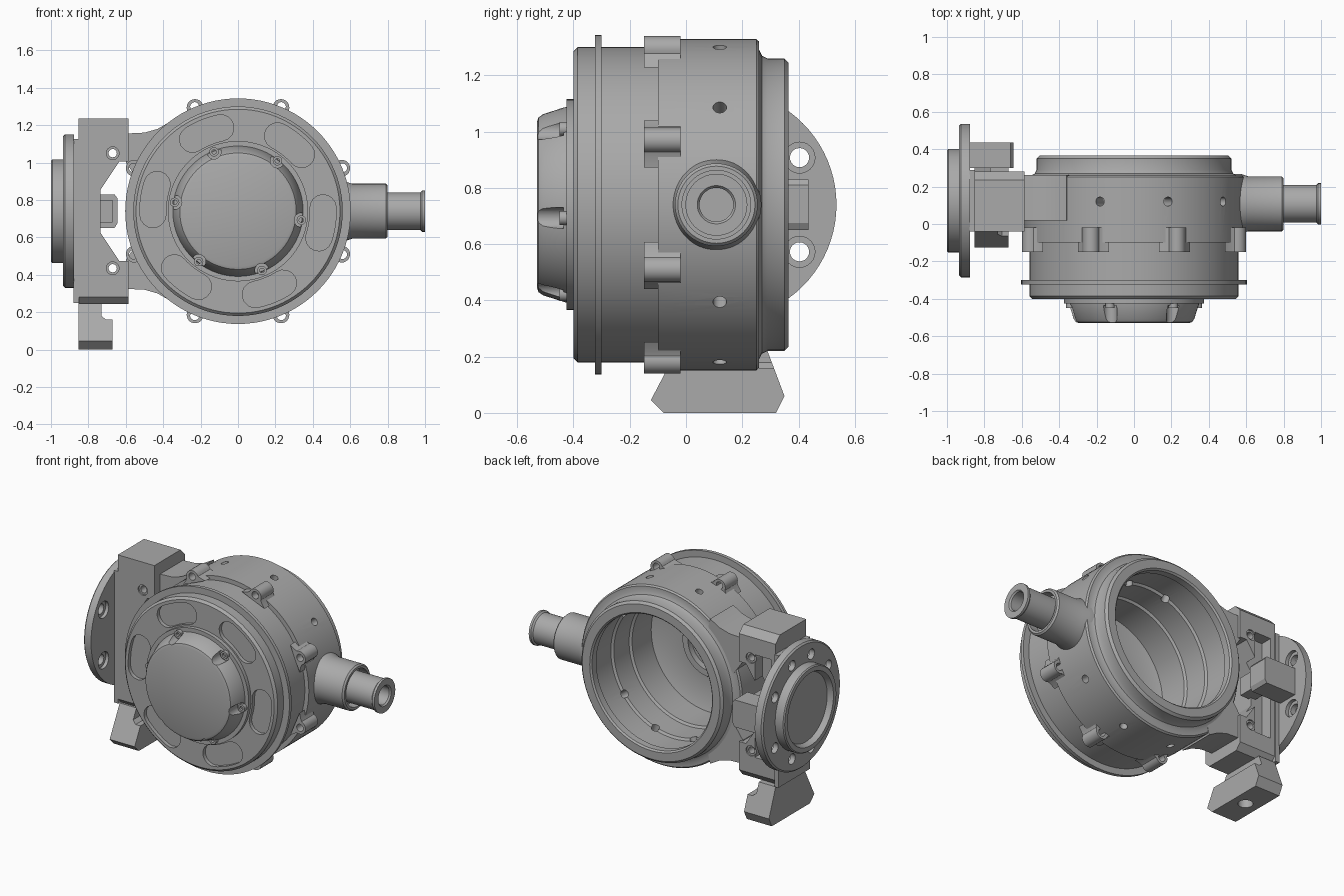
import bpy, bmesh
from math import sin, cos, pi, radians
from mathutils import Matrix, Vector

if "Cube" in bpy.data.objects:
    bpy.data.objects.remove(bpy.data.objects["Cube"])

CZ = 0.74  # height of the housing axis
parts = []

metal = bpy.data.materials.new("grey_metal")
metal.use_nodes = True
metal.diffuse_color = (0.4, 0.4, 0.4, 1)
metal.node_tree.nodes["Principled BSDF"].inputs["Base Color"].default_value = (0.4, 0.4, 0.4, 1)

ALONG = {"x": Matrix.Rotation(pi / 2, 4, "Y"),
         "y": Matrix.Rotation(-pi / 2, 4, "X"),
         "z": Matrix.Identity(4)}


def finish(name, bm, keep=True):
    bmesh.ops.remove_doubles(bm, verts=bm.verts, dist=1e-5)
    bmesh.ops.recalc_face_normals(bm, faces=bm.faces)
    mesh = bpy.data.meshes.new(name)
    bm.to_mesh(mesh)
    bm.free()
    mesh.materials.append(metal)
    ob = bpy.data.objects.new(name, mesh)
    bpy.context.collection.objects.link(ob)
    if keep:
        parts.append(ob)
    return ob


def lathe(name, profile, axis="y", centre=(0, 0, CZ), steps=64, keep=True):
    """Spin a closed (radius, position along axis) profile."""
    bm = bmesh.new()
    vs = [bm.verts.new((r, 0, h)) for r, h in profile]
    es = [bm.edges.new((vs[i - 1], vs[i])) for i in range(len(vs))
          if profile[i - 1][0] + profile[i][0] > 0]
    bmesh.ops.spin(bm, geom=vs + es, axis=(0, 0, 1), cent=(0, 0, 0),
                   angle=2 * pi, steps=steps, use_merge=True)
    bm.transform(Matrix.Translation(centre) @ ALONG[axis])
    return finish(name, bm, keep)


def rod(name, r, lo, hi, axis, centre, keep=False):
    return lathe(name, [(0, lo), (r, lo), (r, hi), (0, hi)], axis, centre, 24, keep)


def prism(name, pts, axis, lo, hi, keep=True):
    """Extrude an outline: (y, z) along x, or (x, z) along y."""
    bm = bmesh.new()
    place = (lambda a, b: (lo, a, b)) if axis == "x" else (lambda a, b: (a, lo, b))
    face = bm.faces.new([bm.verts.new(place(a, b)) for a, b in pts])
    new = bmesh.ops.extrude_face_region(bm, geom=[face])["geom"]
    step = Vector((hi - lo, 0, 0) if axis == "x" else (0, hi - lo, 0))
    bmesh.ops.translate(bm, vec=step, verts=[g for g in new if isinstance(g, bmesh.types.BMVert)])
    return finish(name, bm, keep)


def box(name, x0, x1, y0, y1, z0, z1, keep=True):
    return prism(name, [(x0, z0), (x1, z0), (x1, z1), (x0, z1)], "y", y0, y1, keep)


def cut(target, cutters, operation="DIFFERENCE"):
    bpy.context.view_layer.objects.active = target
    for c in cutters:
        mod = target.modifiers.new("cut", "BOOLEAN")
        mod.operation, mod.object, mod.solver = operation, c, "EXACT"
        bpy.ops.object.modifier_apply(modifier=mod.name)
        bpy.data.objects.remove(c)


def polar(r, a):
    return r * cos(a), CZ + r * sin(a)


def flip(pts):
    return [(x, 2 * CZ - z) for x, z in pts]


SIX = [radians(-8 + 60 * i) for i in range(6)]

# Main housing: hollow drum, open at the back
housing = lathe("housing", [
    (.45, .365), (.505, .365), (.52, .35), (.52, .29), (.53, .27), (.55, .26), (.58, .26),
    (.589, .25), (.589, -.1), (.56, -.1), (.56, -.3), (.603, -.3), (.603, -.323), (.56, -.323),
    (.56, -.385), (.545, -.4), (.375, -.4), (.375, -.425), (.35, -.425), (0, -.4),
    (0, -.33), (.09, -.33), (.09, -.27), (.12, -.27), (.12, -.29), (.16, -.29), (.16, -.25),
    (.2, -.25), (.22, -.28), (.34, -.28), (.43, -.25), (.43, -.05), (.445, -.04),
    (.445, .12), (.46, .13), (.46, .3), (.44, .31), (.44, .355)], steps=96)


# Shallow kidney pockets on the front ring
def kidney(mid):
    r, w, half, n = .455, .07, .18, 8
    pts = [polar(r + w, mid - half + 2 * half * i / n) for i in range(n + 1)]
    for end, start in ((1, 0), (-1, pi)):
        cx, cz = polar(r, mid + end * half)
        pts += [(cx + w * cos(mid + end * half + start + pi * i / n),
                 cz + w * sin(mid + end * half + start + pi * i / n)) for i in range(1, n)]
        if end == 1:
            pts += [polar(r - w, mid + half - 2 * half * i / n) for i in range(n + 1)]
    return prism("pocket_cutter", pts, "y", -.45, -.375, False)


cut(housing, [kidney(a) for a in SIX])

# Radial holes through the drum wall
for deg in (36, 72, 108, 252, 288, 324):
    hole = rod("hole_cutter", .024, .4, .7, "x", (0, 0, 0))
    hole.data.transform(Matrix.Translation((0, .12, CZ)) @ Matrix.Rotation(-radians(deg), 4, "Y"))
    cut(housing, [hole])

# Front cap with scalloped screw seats
cap = lathe("front_cap", [(0, -.53), (.295, -.53), (.311, -.524), (.322, -.508),
                          (.35, -.42), (.35, -.38), (0, -.38)], steps=96)
for i, a in enumerate(SIX):
    x, z = polar(.342, a)
    cut(cap, [rod("seat_cutter", .038, -.56, -.435, "y", (x, 0, z))])
    lathe(f"cap_screw_{i + 1}", [(.012, -.42), (.025, -.42), (.025, -.45), (.012, -.45)],
          "y", (x, 0, z), 20)

# Clamp lugs around the joint
outline = [(.09, .565), (.06, .585)] + [(.045 * cos(pi * i / 10), .6 + .045 * sin(pi * i / 10))
                                        for i in range(11)] + [(-.06, .585), (-.09, .565)]
lug = prism("lug_1", outline, "y", -.15, -.02)
cut(lug, [rod("bolt_cutter", .024, -.3, .1, "y", (0, 0, .605))])
for i in range(8):
    ob = lug if i == 0 else bpy.data.objects.new(f"lug_{i + 1}", lug.data)
    if i:
        bpy.context.collection.objects.link(ob)
        parts.append(ob)
    ob.matrix_world = Matrix.Translation((0, 0, CZ)) @ Matrix.Rotation(radians(22.5 + 45 * i), 4, "Y")

# Side port and its tube
port = (0, .108, CZ)
lathe("port_collar", [(0, .5), (.16, .5), (.16, .57), (.147, .61), (.147, .79), (.137, .8),
                      (.122, .8), (.122, .74), (0, .74)], "x", port)
lathe("port_tube", [(.06, .7), (.1, .7), (.1, .975), (.11, .985), (.11, 1), (.068, 1),
                    (.06, .99)], "x", port)

# Webs joining the housing to the bracket
web = [(-.6, 1.155), (-.5, 1.16), (-.43, 1.18), (-.36, 1.22), (-.34, 1.13),
       (-.47, .98), (-.53, .9), (-.6, 1.0)]
prism("upper_web", web, "y", .02, .262)
prism("lower_web", flip(web), "y", .02, .262)

# C-shaped bracket with bevelled ends
half = [(-.735, .855), (-.635, 1.005), (-.585, 1.005), (-.585, 1.235), (-.853, 1.235)]
bracket = prism("bracket", half + flip(half)[::-1], "y", -.04, .28)
cut(bracket, [prism("end_shape", [(-.05, .29), (0, .24), (.24, .24), (.29, .3), (.29, 1.18),
                                  (.23, 1.24), (-.05, 1.24)], "x", -.9, -.5, False)], "INTERSECT")
cut(bracket, [rod("screw_cutter", .034, -.2, .5, "y", (-.67, 0, z)) for z in (.435, 1.05)]
    + [box("channel_cutter", -.82, -.7, .2, .4, .4, 1.08, False)])
for n, z in (("lower", .435), ("upper", 1.05)):
    lathe(n + "_bracket_bush", [(.022, -.03), (.036, -.03), (.036, .27), (.022, .27)],
          "y", (-.67, 0, z), 24)
box("backing_plate", -.88, -.85, -.04, .29, .25, 1.125)

# Middle latch block
key = [(-.88, .65), (-.66, .65), (-.645, .675), (-.645, .81), (-.66, .83), (-.88, .83)]
prism("latch_block", key, "y", .3, .435)
box("latch_neck", -.77, -.67, .18, .31, .68, .8)

# Round mounting flange with recessed boss and counterbored holes
flange = lathe("mount_flange", [(0, -.965), (.225, -.965), (.24, -1), (.27, -1), (.277, -.993),
                                (.277, -.935), (.4, -.935), (.41, -.925), (.41, -.878),
                                (0, -.878)], "x", (0, .125, CZ), 80)
for deg in (31, 72, 108, 149, 211, 252, 288, 329):
    a = radians(deg)
    cut(flange, [lathe("bore_cutter", [(0, -1.1), (.034, -1.1), (.034, -.9), (.055, -.9),
                                       (.055, -.8), (0, -.8)], "x",
                       (0, .125 + .325 * cos(a), CZ + .325 * sin(a)), 24, False)])

# Lower foot jaw
foot = prism("foot", [(-.08, 0), (.32, 0), (.35, .06), (.28, .246), (-.02, .246),
                      (-.125, .045)], "x", -.853, -.67)
cut(foot, [prism("notch_cutter", [(-.6, .16), (-.705, .16), (-.73, .18), (-.73, .3), (-.6, .3)],
                 "y", -.3, .5, False),
           rod("foot_hole_cutter", .045, -.1, .1, "z", (-.76, .12, 0))])
box("foot_neck", -.84, -.74, 0, .24, .2, .28)

# Smooth shading with crisp edges
bpy.ops.object.select_all(action="DESELECT")
for ob in parts:
    ob.select_set(True)
bpy.context.view_layer.objects.active = housing
bpy.ops.object.shade_smooth_by_angle(angle=radians(30))
